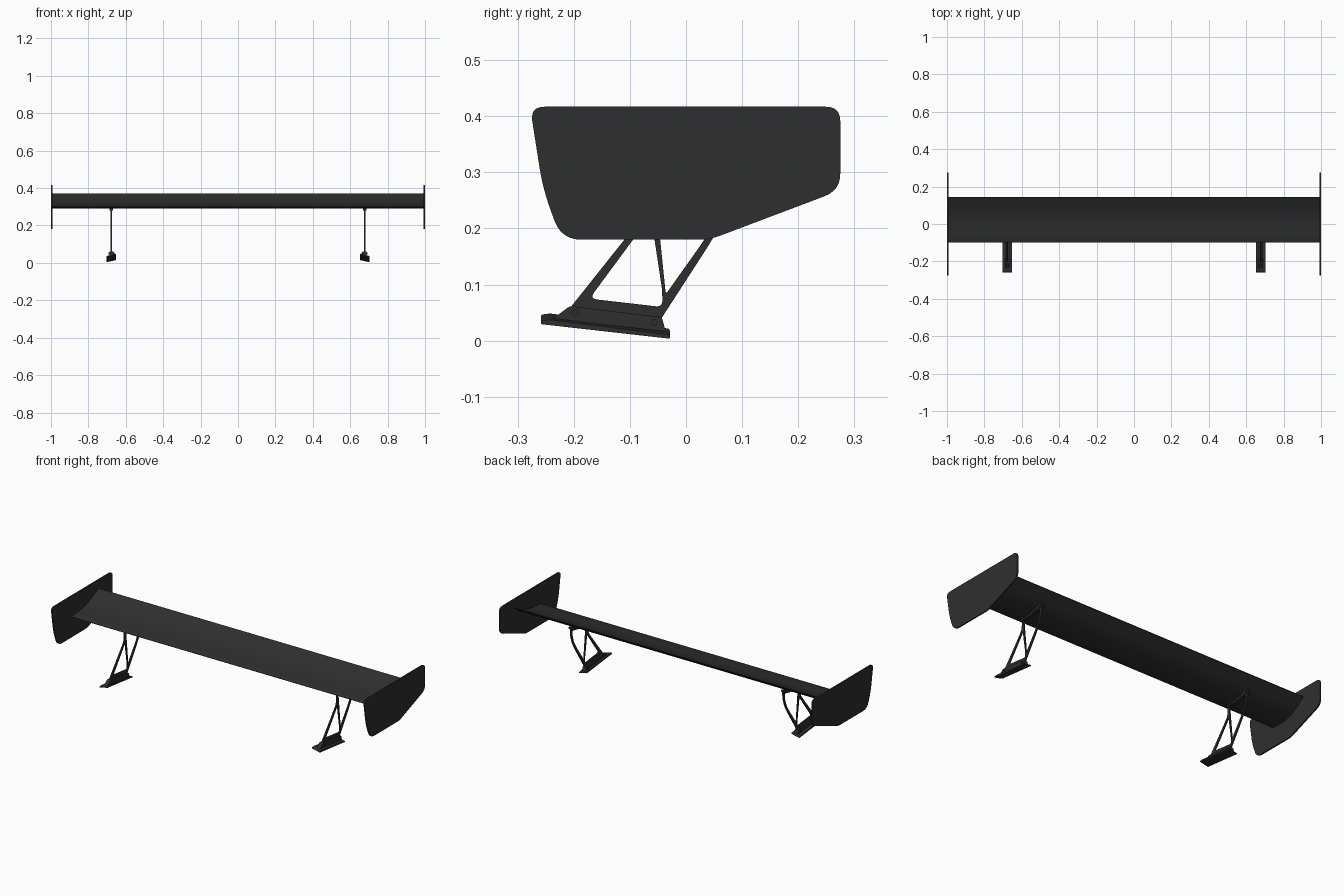
import bpy, bmesh, math
from mathutils import Matrix, Vector

if "Cube" in bpy.data.objects:
    bpy.data.objects.remove(bpy.data.objects["Cube"])

black = bpy.data.materials.new("matte_black")
black.diffuse_color = (0.028, 0.028, 0.028, 1)
black.use_nodes = True
black.node_tree.nodes["Principled BSDF"].inputs["Base Color"].default_value = black.diffuse_color

# maps a (y, z) profile drawn in the XY plane to the world, extruded along x
SIDE = Matrix(((0, 0, 1, 0), (1, 0, 0, 0), (0, 1, 0, 0), (0, 0, 0, 1)))


def rounded(points, radii, steps=6):
    """Replace each polygon corner with a small curved arc."""
    out = []
    n = len(points)
    if not isinstance(radii, (list, tuple)):
        radii = [radii] * n
    for i, r in enumerate(radii):
        p = Vector(points[i])
        a, b = Vector(points[i - 1]) - p, Vector(points[(i + 1) % n]) - p
        if r == 0:
            out.append(p)
            continue
        a = p + a.normalized() * min(r, a.length * 0.48)
        b = p + b.normalized() * min(r, b.length * 0.48)
        for k in range(steps + 1):
            t = k / steps
            out.append(a * (1 - t) ** 2 + p * 2 * t * (1 - t) + b * t * t)
    return out


def finish(obj, mirror=True):
    obj.data.materials.clear()
    obj.data.materials.append(black)
    if mirror:
        obj.modifiers.new("mirror", 'MIRROR').use_bisect_axis[0] = False
    bpy.ops.object.select_all(action='DESELECT')
    bpy.context.view_layer.objects.active = obj
    obj.select_set(True)
    bpy.ops.object.shade_smooth_by_angle(angle=math.radians(35))
    return obj


def plate(name, loops, x, half, mirror=True, roll=0.0):
    """Side profile (first loop outer, others holes) extruded about x."""
    cu = bpy.data.curves.new(name, 'CURVE')
    cu.dimensions = '2D'
    cu.fill_mode = 'BOTH'
    cu.extrude = half
    for loop in loops:
        s = cu.splines.new('POLY')
        s.points.add(len(loop) - 1)
        for pt, co in zip(s.points, loop):
            pt.co = (co[0], co[1], 0, 1)
        s.use_cyclic_u = True
    tmp = bpy.data.objects.new(name + "_outline", cu)
    bpy.context.collection.objects.link(tmp)
    dg = bpy.context.evaluated_depsgraph_get()
    me = bpy.data.meshes.new_from_object(tmp.evaluated_get(dg))
    bpy.data.objects.remove(tmp)
    me.transform(Matrix.Translation((x, 0, 0)) @ SIDE)
    bm = bmesh.new()
    bm.from_mesh(me)
    bmesh.ops.remove_doubles(bm, verts=bm.verts, dist=1e-5)
    bmesh.ops.recalc_face_normals(bm, faces=bm.faces)
    for v in bm.verts:  # outward roll of the feet
        v.co.z -= roll * (v.co.x - x)
    bm.to_mesh(me)
    bm.free()
    obj = bpy.data.objects.new(name, me)
    bpy.context.collection.objects.link(obj)
    return finish(obj, mirror)


# main wing: cambered section sweeping up towards the back
upper = [(-0.1, .299), (-0.095, .302), (-0.05, .304), (0, .310), (.05, .323), (.1, .344), (.145, .370)]
lower = [(.145, .366), (.1, .332), (.05, .304), (0, .292), (-.05, .290), (-.09, .293), (-.098, .296)]
plate("wing", [upper + lower], 0, 0.993, mirror=False)

# end plates
end = [(-.278, .417), (.275, .417), (.275, .268), (.042, .180), (-.222, .180), (-.255, .27)]
plate("end_plate", [rounded(end, [.026, .026, .03, .02, .036, .04])], 0.996, 0.004)

# struts: one flat sheet with two cut-outs
X = 0.677
outer = rounded([(-.207, .058), (-.110, .18), (-.07, .232), (-.068, .291), (0, .293), (.087, .316),
                 (.085, .272), (.072, .225), (.047, .18), (-.045, .038)],
                [0, 0, .02, 0, 0, 0, .02, .02, .03, 0], 4)
front_hole = rounded([(-.172, .075), (-.042, .060), (-.0425, .09), (-.0625, .223)], [.014, .012, 0, .004])
rear_hole = rounded([(-.036, .083), (-.046, .18), (-.056, .279), (0, .280), (.073, .293), (.071, .265),
                     (.058, .222), (.033, .18)], [.006, 0, .012, 0, .012, .015, .02, .03], 4)
plate("strut", [outer, front_hole, rear_hole], X, 0.0035)

# bracket under the wing
plate("top_bracket", [[(-.07, .281), (0, .281), (.07, .296), (.088, .308), (.088, .318), (0, .294), (-.07, .293)]],
      X, 0.010)

# mounting foot and the clamp that grips the strut
foot = [(-.259, .035), (-.258, .041), (-.242, .043), (-.03, .016), (-.028, .009)]
plate("foot", [rounded(foot, [.003] * 5, 3)], X, 0.025, roll=0.22)
clamp = [(-.24, .040), (-.228, .046), (-.207, .062), (-.043, .042), (-.036, .016)]
plate("clamp", [rounded(clamp, [0, .006, .006, .004, 0], 3)], X, 0.011)

# bolts through the clamp
for label, y, z in (("front_bolt", -.197, .050), ("rear_bolt", -.057, .032)):
    bpy.ops.mesh.primitive_cylinder_add(vertices=16, radius=.006, depth=.032)
    bolt = bpy.context.object
    bolt.name = label
    bolt.data.transform(Matrix.Translation((X, y, z)) @ Matrix.Rotation(math.pi / 2, 4, 'Y'))
    finish(bolt)
